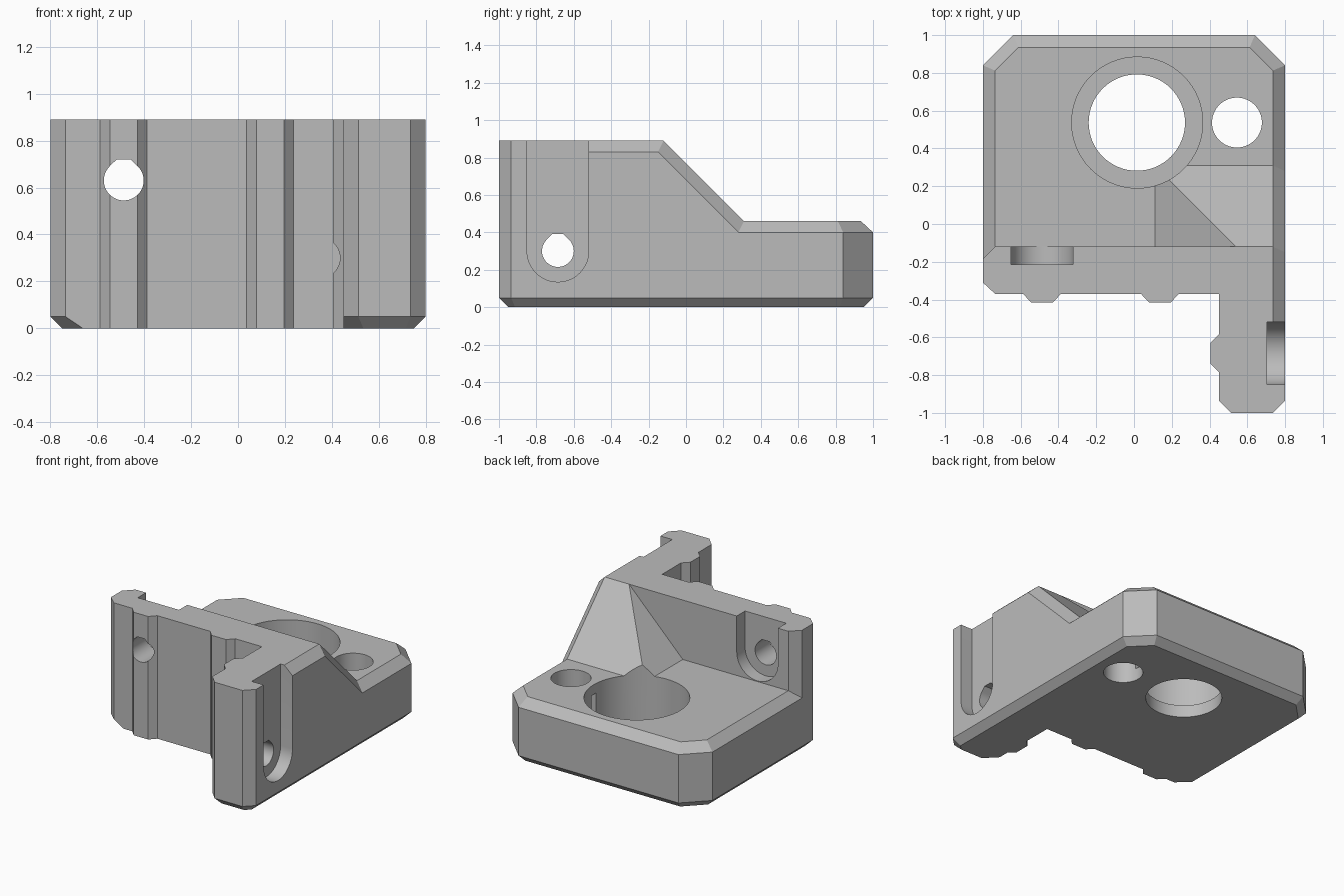
import bpy, bmesh, math
from mathutils import Vector

if "Cube" in bpy.data.objects:
    bpy.data.objects.remove(bpy.data.objects["Cube"])

grey = bpy.data.materials.new("plain grey")
grey.use_nodes = True
colour = (0.5, 0.5, 0.5, 1)
grey.diffuse_color = colour
grey.node_tree.nodes["Principled BSDF"].inputs["Base Color"].default_value = colour


def loft(name, rings, planes=()):
    """Solid through equal-length rings, optionally trimmed by planes (point, normal)."""
    bm = bmesh.new()
    loops = [[bm.verts.new(p) for p in ring] for ring in rings]
    n = len(loops[0])
    bm.faces.new(loops[0])
    bm.faces.new(loops[-1])
    for a, b in zip(loops, loops[1:]):
        for i in range(n):
            j = (i + 1) % n
            bm.faces.new((a[i], a[j], b[j], b[i]))
    for point, normal in planes:
        bmesh.ops.bisect_plane(bm, geom=bm.verts[:] + bm.edges[:] + bm.faces[:],
                               plane_co=point, plane_no=normal, clear_outer=True)
        bmesh.ops.holes_fill(bm, edges=[e for e in bm.edges if e.is_boundary], sides=0)
    bmesh.ops.recalc_face_normals(bm, faces=bm.faces[:])
    mesh = bpy.data.meshes.new(name)
    bm.to_mesh(mesh)
    bm.free()
    mesh.materials.append(grey)
    obj = bpy.data.objects.new(name, mesh)
    bpy.context.collection.objects.link(obj)
    return obj


def prism(name, profile, axis, lo, hi):
    """Extrude a 2D profile along x, y or z."""
    place = {"x": lambda u, v, t: (t, u, v),
             "y": lambda u, v, t: (u, t, v),
             "z": lambda u, v, t: (u, v, t)}[axis]
    return loft(name, [[place(u, v, t) for u, v in profile] for t in (lo, hi)])


def arc(cx, cy, r, start, end, steps):
    angles = [math.radians(start + (end - start) * i / steps) for i in range(steps + 1)]
    return [(cx + r * math.cos(a), cy + r * math.sin(a)) for a in angles]


def inset(points, count, d):
    """Move the first `count` edges of a counter-clockwise outline inward by d."""
    n = len(points)
    lines = []
    for i in range(n):
        p, q = Vector(points[i]), Vector(points[(i + 1) % n])
        t = (q - p).normalized()
        lines.append((p + Vector((-t.y, t.x)) * (d if i < count else 0), t))
    out = []
    for i in range(n):
        (p, s), (q, t) = lines[i - 1], lines[i]
        out.append(p + s * ((q - p).cross(t) / s.cross(t)))
    return out


def ridge(x):
    """Locating rib on the front face, running towards +x."""
    return [(x - .10, -.37), (x - .058, -.415), (x + .058, -.415), (x + .10, -.37)]


# L-shaped body with chamfered foot and chamfered rear top edges
outline = [(.45, -.935), (.513, -1), (.735, -1), (.8, -.935), (.8, .84), (.64, 1),
           (-.64, 1), (-.8, .84), (-.8, -.31), (-.735, -.37)]
outline += ridge(-.487) + ridge(.137)
outline += [(.45, -.37), (.45, -.585), (.405, -.63), (.405, -.74), (.45, -.785)]
rear = [((0, 1, .40), (0, .06, .065))]
rear += [((s * .72, .92, .40), (s * .042, .042, .065)) for s in (-1, 1)]
body = loft("bracket_body",
            [[(p[0], p[1], 0) for p in inset(outline, 9, .05)],
             [(x, y, .05) for x, y in outline],
             [(x, y, .89) for x, y in outline]], rear)

cutters = []
# Space above the base, leaving a sloped gusset at the right
cutters.append(prism("left_space", [(-2, .46), (.11, .46), (.65, 1), (-2, 1)], "y", -.12, 2))
cutters.append(prism("rear_space", [(.31, .46), (2, .46), (2, 1), (-.23, 1)], "x", -2, 2))

# Left chamfer and wall corner
def left_ring(x, y, z):
    return [(x, y, z), (x, 2, z), (-1, 2, z), (-1, -.385, z)]

cutters.append(loft("left_chamfer", [left_ring(-.8, -.185, .40),
                                     left_ring(-.735, -.12, .46),
                                     left_ring(-.735, -.12, 1)]))

# Right chamfer following the slope
def slope_ring(x, k):
    dy, dz = .03 * k, .06 * k
    return [(x, -.52, .89 + dz), (x, -.12 + dy, .89 + dz), (x, .31 + dy, .46 + dz),
            (x, 2, .46 + dz), (x, 2, 1), (x, -.52, 1)]

cutters.append(loft("right_chamfer", [slope_ring(.67, 1), slope_ring(.93, -3)]))

# Vertical bores and the passage between them
def bore(name, x, r, lo):
    cutters.append(prism(name, arc(x, .537, r, 0, 360, 64)[:-1], "z", lo, 1.2))

bore("bore_hole", .015, .255, -.2)
bore("bore_pocket", .017, .347, .09)
bore("small_hole", .545, .132, -.2)
cutters.append(prism("passage", [(.3, .512), (.5, .512), (.5, .562), (.3, .562)],
                     "z", .09, .39))

# Bolt slots and teardrop bolt holes
def bolt(u, v, axis, slot, hole):
    channel = arc(u, v, .165, 180, 360, 24) + [(u + .165, 1.2), (u - .165, 1.2)]
    drop = arc(u, v, .085, 135, 405, 36) + [(u + .03, v + .09), (u - .03, v + .09)]
    cutters.append(prism("bolt_slot", channel, axis, *slot))
    cutters.append(prism("bolt_hole", drop, axis, *hole))

bolt(-.487, .63, "y", (-.215, -.05), (-.6, -.1))
bolt(-.685, .30, "x", (.705, 1), (.2, .9))

# Apply every cut, then discard the cutters
bpy.context.view_layer.objects.active = body
for cutter in cutters:
    mod = body.modifiers.new("cut", "BOOLEAN")
    mod.operation = "DIFFERENCE"
    mod.solver = "EXACT"
    mod.object = cutter
    bpy.ops.object.modifier_apply(modifier=mod.name)
    bpy.data.objects.remove(cutter)

bpy.ops.object.select_all(action="DESELECT")
body.select_set(True)
bpy.ops.object.shade_smooth_by_angle(angle=math.radians(25))
